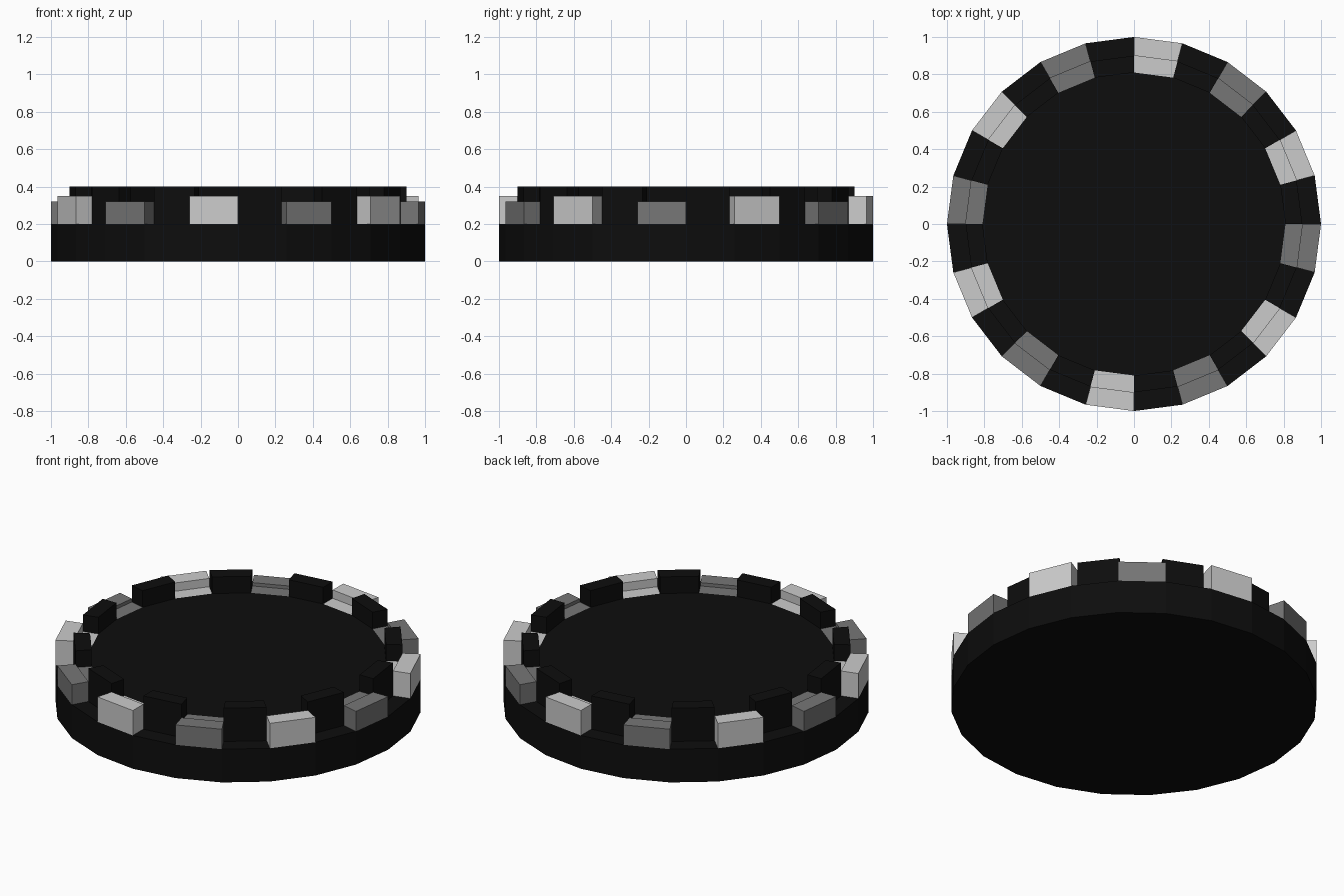
import bpy, bmesh
from math import cos, sin, tau

if "Cube" in bpy.data.objects:
    bpy.data.objects.remove(bpy.data.objects["Cube"])

N = 24  # sides of the disc
BLACK, GREY, LIGHT = 0, 1, 2


def material(name, v):
    m = bpy.data.materials.new(name)
    m.diffuse_color = (v, v, v, 1)
    m.use_nodes = True
    m.node_tree.nodes["Principled BSDF"].inputs["Base Color"].default_value = m.diffuse_color
    return m


bm = bmesh.new()

# Stepped profile (radius, height) swept around z
profile = [(1, 0), (1, 0.2), (0.9, 0.2), (0.9, 0.3), (0.81, 0.3)]
rings = [[bm.verts.new((r * cos(tau * k / N), r * sin(tau * k / N), z))
          for k in range(N)] for r, z in profile]
bands = [[bm.faces.new((a[k], a[(k + 1) % N], b[(k + 1) % N], b[k]))
          for k in range(N)] for a, b in zip(rings, rings[1:])]
bm.faces.new(rings[0][::-1])   # underside
bm.faces.new(rings[-1])        # centre floor
ledge, rim = bands[1], bands[3]


def raise_block(face, height, mat):
    """Extrude one ring sector straight up and colour it."""
    face.material_index = mat
    top = bmesh.ops.extrude_discrete_faces(bm, faces=[face])["faces"][0]
    bmesh.ops.translate(bm, verts=top.verts, vec=(0, 0, height))
    top.material_index = mat
    for edge in top.edges:
        for f in edge.link_faces:
            f.material_index = mat


for k in range(N):
    if k % 2:
        # Outer inserts alternate tall light and short grey
        mat, height = (LIGHT, 0.15) if k % 4 == 1 else (GREY, 0.12)
        raise_block(ledge[k], height, mat)
        rim[k].material_index = mat
    else:
        # Inner black teeth between the inserts
        raise_block(rim[k], 0.1, BLACK)

bm.normal_update()
mesh = bpy.data.meshes.new("toothed_disc")
bm.to_mesh(mesh)
bm.free()
for name, v in (("black", 0.004), ("mid_grey", 0.18), ("light_grey", 0.8)):
    mesh.materials.append(material(name, v))
disc = bpy.data.objects.new("toothed_disc", mesh)
bpy.context.collection.objects.link(disc)
